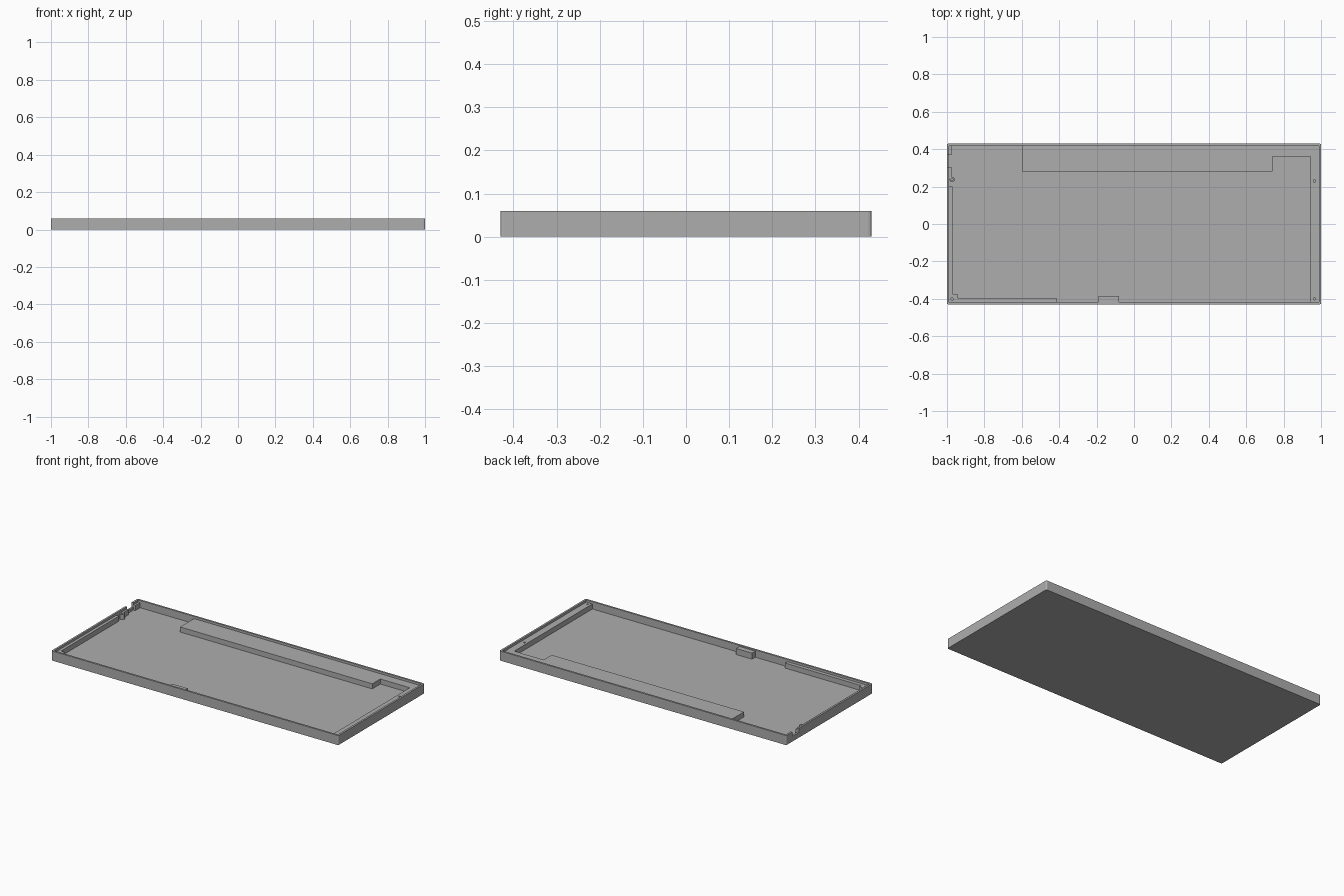
import bpy
import bmesh

cube = bpy.data.objects.get("Cube")
if cube:
    bpy.data.objects.remove(cube, do_unlink=True)

grey = bpy.data.materials.new("plain grey")
grey.use_nodes = True
grey.diffuse_color = (0.42, 0.42, 0.42, 1)
grey.node_tree.nodes["Principled BSDF"].inputs["Base Color"].default_value = grey.diffuse_color

FLOOR, LEDGE, RIM = 0.014, 0.046, 0.06
HX, HY, WALL = 1.0, 0.43, 0.012
IX, IY = HX - WALL, HY - WALL
EX, EY = IX + 0.004, IY + 0.004      # ledges sink slightly into the walls


def finish(name, bm):
    bmesh.ops.recalc_face_normals(bm, faces=bm.faces)
    mesh = bpy.data.meshes.new(name)
    bm.to_mesh(mesh)
    bm.free()
    mesh.materials.append(grey)
    obj = bpy.data.objects.new(name, mesh)
    bpy.context.collection.objects.link(obj)
    return obj


def prism(name, outline, z0, z1, corner=0):
    """Extrude a plan outline, optionally rounding its upright edges."""
    bm = bmesh.new()
    face = bm.faces.new([bm.verts.new((x, y, z0)) for x, y in outline])
    new = bmesh.ops.extrude_face_region(bm, geom=[face])["geom"]
    bmesh.ops.translate(bm, vec=(0, 0, z1 - z0),
                        verts=[g for g in new if isinstance(g, bmesh.types.BMVert)])
    if corner:
        upright = [e for e in bm.edges
                   if abs(e.verts[0].co.z - e.verts[1].co.z) > 0.001]
        bmesh.ops.bevel(bm, geom=upright, offset=corner, segments=3,
                        profile=0.5, affect='EDGES')
    return finish(name, bm)


def box(name, x0, x1, y0, y1, z0, z1, corner=0):
    return prism(name, [(x0, y0), (x1, y0), (x1, y1), (x0, y1)], z0, z1, corner)


def cylinder(name, x, y, radius, z0, z1):
    bm = bmesh.new()
    bmesh.ops.create_cone(bm, cap_ends=True, segments=20, radius1=radius,
                          radius2=radius, depth=z1 - z0)
    bmesh.ops.translate(bm, verts=bm.verts, vec=(x, y, (z0 + z1) / 2))
    return finish(name, bm)


def cut(target, cutter):
    mod = target.modifiers.new("cut", 'BOOLEAN')
    mod.operation = 'DIFFERENCE'
    mod.solver = 'EXACT'
    mod.object = cutter
    cutter.hide_render = True
    cutter.hide_viewport = True
    cutter.display_type = 'WIRE'


# Tray shell with a cable notch in one end wall
tray = box("tray_shell", -HX, HX, -HY, HY, 0, RIM, 0.008)
cut(tray, box("cavity_cutter", -IX, IX, -IY, IY, FLOOR, 0.1))
cut(tray, box("notch_cutter", -1.05, -0.96, 0.305, 0.37, 0.032, 0.1))

# Wide back shelf running into the narrow end ledge
base = FLOOR - 0.004
shelf = prism("back_shelf", [(-0.6, EY), (-0.6, 0.28), (0.74, 0.28), (0.74, 0.36),
                             (0.945, 0.36), (0.945, -EY), (EX, -EY), (EX, EY)],
              base, LEDGE)

# Thin ledge wrapping the opposite front corner
rail = prism("corner_rail", [(-EX, 0.2), (-EX, -EY), (-0.415, -EY), (-0.415, -0.395),
                             (-0.945, -0.395), (-0.945, -0.375), (-0.97, -0.375),
                             (-0.97, 0.2)], base, LEDGE)

# Small support blocks and screw boss
box("front_block", -0.19, -0.08, -EY, -0.385, base, 0.052)
box("corner_block", -EX, -0.975, 0.37, EY, base, LEDGE)
box("notch_block", -EX, -0.975, 0.24, 0.305, base, LEDGE)
boss = cylinder("screw_boss", -0.973, 0.238, 0.014, base, LEDGE + 0.001)

# Screw holes
for target, x, y in ((shelf, 0.965, 0.23), (shelf, 0.965, -0.4),
                     (rail, -0.972, -0.4), (boss, -0.973, 0.238)):
    cut(target, cylinder("screw_hole_cutter", x, y, 0.006, 0.02, 0.1))
